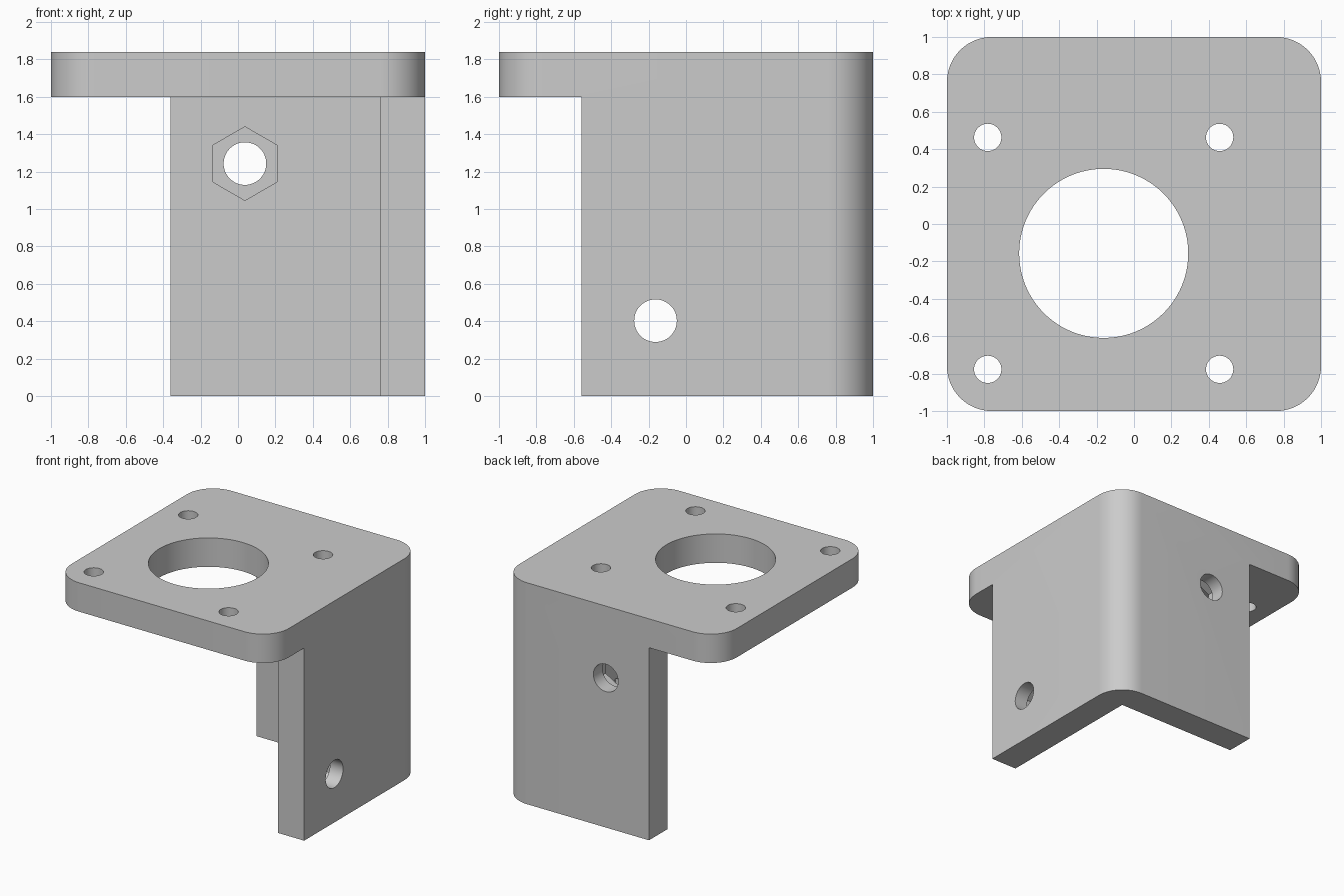
import bpy
import bmesh
from math import pi, sin, cos, radians
from mathutils import Matrix, Vector

WALL, TOP, CORNER = 0.24, 1.84, 0.24
INNER = 1 - WALL

cube = bpy.data.objects.get("Cube")
if cube:
    bpy.data.objects.remove(cube, do_unlink=True)

grey = bpy.data.materials.new("plain grey")
grey.use_nodes = True
grey.diffuse_color = (0.6, 0.6, 0.6, 1)
grey.node_tree.nodes["Principled BSDF"].inputs["Base Color"].default_value = (0.6, 0.6, 0.6, 1)


def prism(name, outline, low, high, matrix=Matrix()):
    """Extrude a 2D outline from low to high, then place it."""
    bm = bmesh.new()
    face = bm.faces.new([bm.verts.new((x, y, low)) for x, y in outline])
    moved = bmesh.ops.extrude_face_region(bm, geom=[face])["geom"]
    bmesh.ops.translate(bm, vec=(0, 0, high - low),
                        verts=[v for v in moved if isinstance(v, bmesh.types.BMVert)])
    bmesh.ops.recalc_face_normals(bm, faces=bm.faces)
    bm.transform(matrix)
    mesh = bpy.data.meshes.new(name)
    bm.to_mesh(mesh)
    bm.free()
    mesh.materials.append(grey)
    obj = bpy.data.objects.new(name, mesh)
    bpy.context.collection.objects.link(obj)
    return obj


def ring(radius, sides, start=0.0):
    return [(radius * cos(start + 2 * pi * i / sides), radius * sin(start + 2 * pi * i / sides))
            for i in range(sides)]


def rounded_square(half, radius, steps=14):
    points = []
    for k, (sx, sy) in enumerate([(1, 1), (-1, 1), (-1, -1), (1, -1)]):
        for i in range(steps + 1):
            a = pi / 2 * (k + i / steps)
            points.append((sx * (half - radius) + radius * cos(a),
                           sy * (half - radius) + radius * sin(a)))
    return points


def cut(target, cutter):
    cutter.hide_render = True
    bpy.context.view_layer.objects.active = target
    mod = target.modifiers.new("cut", 'BOOLEAN')
    mod.operation, mod.solver, mod.object = 'DIFFERENCE', 'EXACT', cutter
    bpy.ops.object.modifier_apply(modifier=mod.name)
    bpy.data.objects.remove(cutter, do_unlink=True)


# Rounded block, cleared below the plate to leave two walls at one corner
bracket = prism("motor_bracket", rounded_square(1, CORNER), 0, TOP)
clearance = [(-1.2, -1.2), (1.2, -1.2), (1.2, -0.56), (INNER, -0.56),
             (INNER, INNER), (-0.36, INNER), (-0.36, 1.2), (-1.2, 1.2)]
cut(bracket, prism("clearance_cutter", clearance, -0.1, TOP - WALL))

# Large bore and four screw holes through the plate
bore = Vector((-0.162, -0.157, 0))
cut(bracket, prism("bore_cutter", ring(0.452, 96), 1.5, 2, Matrix.Translation(bore)))
for sx in (-1, 1):
    for sy in (-1, 1):
        place = Matrix.Translation(bore + Vector((sx * 0.62, sy * 0.62, 0)))
        cut(bracket, prism("screw_cutter", ring(0.073, 40), 1.5, 2, place))

# Bolt hole with a hexagonal nut pocket on the inside of each wall
back_wall = Matrix.Translation((0.037, INNER, 1.243)) @ Matrix.Rotation(-pi / 2, 4, 'X')
side_wall = (Matrix.Translation((INNER, -0.163, 0.403)) @ Matrix.Rotation(pi / 2, 4, 'Z')
             @ Matrix.Rotation(pi / 2, 4, 'X'))
for wall in (back_wall, side_wall):
    cut(bracket, prism("bolt_cutter", ring(0.114, 48), -0.1, 0.4, wall))
    cut(bracket, prism("nut_cutter", ring(0.197, 6, pi / 2), -0.1, 0.12, wall))

bpy.ops.object.select_all(action='DESELECT')
bracket.select_set(True)
bpy.context.view_layer.objects.active = bracket
bpy.ops.object.shade_smooth_by_angle(angle=radians(30))
